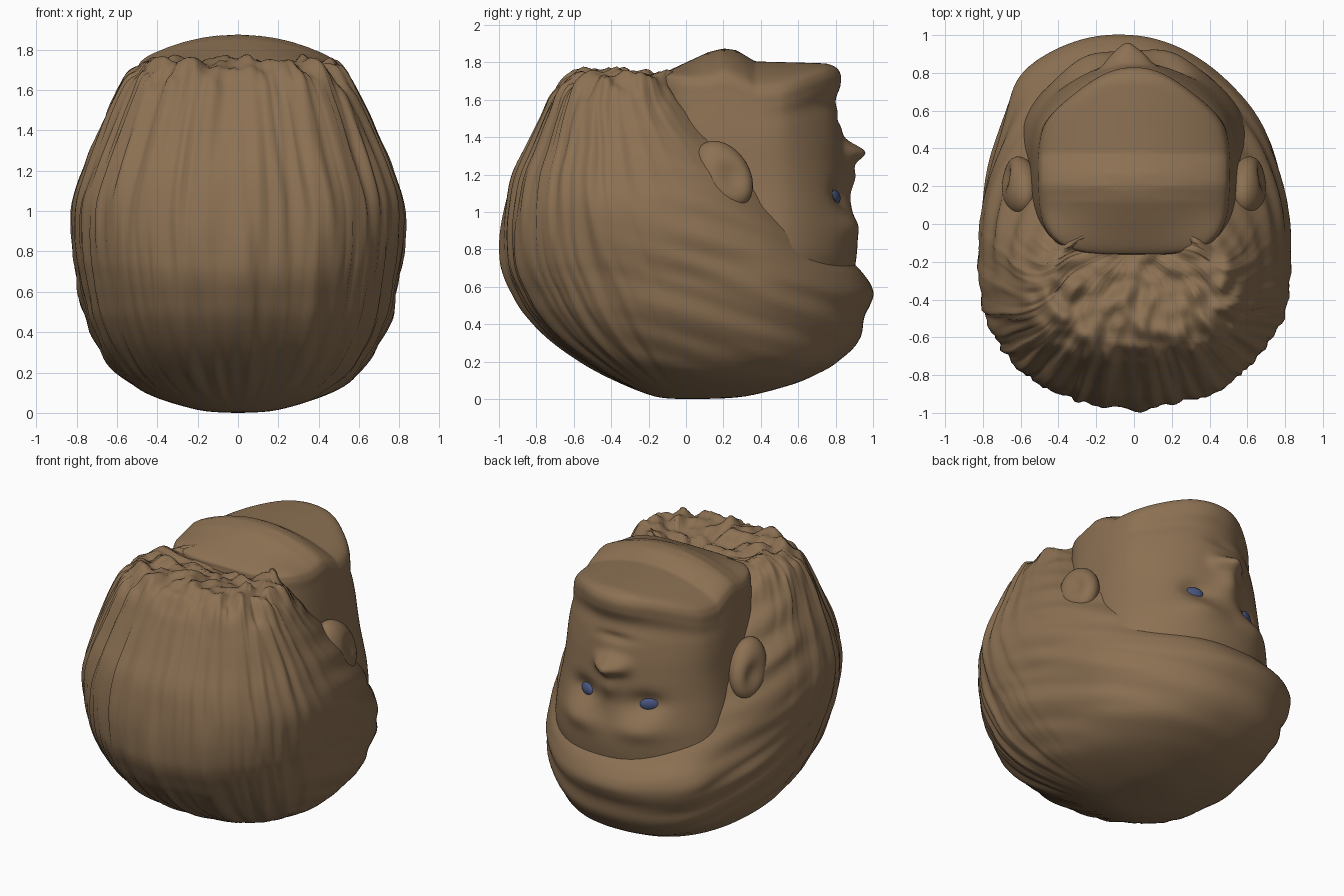
import bpy, bmesh, math
from mathutils import Vector, noise

if "Cube" in bpy.data.objects:
    bpy.data.objects.remove(bpy.data.objects["Cube"])


def material(name, col):
    m = bpy.data.materials.new(name)
    m.diffuse_color = (*col, 1)
    m.use_nodes = True
    m.node_tree.nodes["Principled BSDF"].inputs["Base Color"].default_value = m.diffuse_color
    return m


BROWN = material("clay brown", (0.262, 0.164, 0.086))
BLUE = material("eye blue", (0.065, 0.09, 0.21))


def spline(pts, t):
    """Uniform Catmull-Rom through a list of tuples, t in 0..1."""
    n = len(pts) - 1
    i = min(int(t * n), n - 1)
    u = t * n - i
    a, b, c, d = (pts[max(0, min(n, i + k))] for k in (-1, 0, 1, 2))
    return [0.5 * (2 * q + (r - p) * u + (2 * p - 5 * q + 4 * r - s) * u * u
                   + (3 * q - p - 3 * r + s) * u ** 3) for p, q, r, s in zip(a, b, c, d)]


def linear(pts, x):
    if x <= pts[0][0]:
        return pts[0][1]
    for (a, p), (b, q) in zip(pts, pts[1:]):
        if x <= b:
            return p + (q - p) * (x - a) / (b - a)
    return pts[-1][1]


def gauss(v, c, s):
    return math.exp(-((v - c) / s) ** 2)


def step(a, b, x):
    u = max(0, min(1, (x - a) / (b - a)))
    return u * u * (3 - 2 * u)


def finish(name, bm, mat):
    bmesh.ops.recalc_face_normals(bm, faces=bm.faces)
    for f in bm.faces:
        f.smooth = True
    me = bpy.data.meshes.new(name)
    bm.to_mesh(me)
    bm.free()
    me.materials.append(mat)
    ob = bpy.data.objects.new(name, me)
    bpy.context.collection.objects.link(ob)
    return ob


def loft(name, profile, rows, cols, expo_back, expo_front, mid, shape):
    """Rows of (z, half width, back y, front y) swept as super-ellipses."""
    bm = bmesh.new()
    grid = []
    for i in range(rows + 1):
        z, w, yb, yf = spline(profile, i / rows)
        yc = yb + (yf - yb) * mid
        ring = []
        for j in range(cols):
            a = 2 * math.pi * j / cols
            c, s = math.cos(a), math.sin(a)
            half, e = (yf - yc, expo_front) if s > 0 else (yc - yb, expo_back)
            x = w * math.copysign(abs(c) ** (2 / e), c)
            y = yc + half * math.copysign(abs(s) ** (2 / e), s)
            ring.append(bm.verts.new(shape(x, y, z, a)))
        grid.append(ring)
    for r, q in zip(grid, grid[1:]):
        for j in range(cols):
            k = (j + 1) % cols
            bm.faces.new((r[j], r[k], q[k], q[j]))
    bm.faces.new(grid[0])
    bm.faces.new(grid[-1])
    return finish(name, bm, BROWN)


# Hair: big rounded mass hanging below the upside-down head
hair_profile = [
    (0.0, 0.02, -0.02, 0.06), (0.015, 0.2, -0.17, 0.32), (0.09, 0.44, -0.36, 0.6),
    (0.19, 0.59, -0.54, 0.80), (0.32, 0.69, -0.72, 0.92), (0.46, 0.755, -0.85, 0.975),
    (0.58, 0.785, -0.92, 0.985), (0.67, 0.80, -0.96, 0.95), (0.76, 0.815, -0.975, 0.86),
    (0.9, 0.825, -0.975, 0.74), (1.05, 0.815, -0.955, 0.60), (1.2, 0.765, -0.92, 0.48),
    (1.35, 0.705, -0.85, 0.34), (1.5, 0.64, -0.78, 0.18), (1.62, 0.58, -0.72, 0.08),
    (1.71, 0.51, -0.64, 0.0), (1.745, 0.43, -0.54, -0.02), (1.72, 0.32, -0.36, -0.03),
    (1.68, 0.1, -0.2, -0.05)]


def hair_shape(x, y, z, a):
    front = step(-0.55, 0.15, y)
    fade = step(0, 0.2, z)
    n = Vector((math.cos(a), math.sin(a), 0))
    # upright strands at the back, swept sideways strands toward the fringe
    up = 0.8 * noise.noise(Vector((n.x * 9, n.y * 9, z * 0.9))) \
        + 0.8 * noise.noise(Vector((n.x * 24, n.y * 24, z * 2)))
    side = noise.noise(Vector((x * 1.5, y * 1.5, z * 10 + y * 3)))
    d = fade * (0.026 * up * (1 - front) + 0.026 * side * front)
    x += n.x * d - 0.05 * step(0.4, 0.9, y)
    y += n.y * d
    # swept lock bulging over one temple
    if x < 0:
        x -= 0.03 * gauss(y, 0.8, 0.15) * gauss(z, 0.6, 0.2)
    # ragged hair ends at the top
    z += step(1.5, 1.7, z) * 0.06 * noise.noise(Vector((x * 11, y * 11, 3)))
    return Vector((x, y, max(z, 0)))


loft("hair", hair_profile, 110, 220, 2.25, 2.25, 0.47, hair_shape)

# Face, jaw and neck stump
face_profile = [
    (0.5, 0.5, -0.1, 0.8), (0.62, 0.58, -0.12, 0.88), (0.75, 0.61, -0.13, 0.91),
    (0.88, 0.60, -0.14, 0.915), (1.0, 0.585, -0.14, 0.89), (1.12, 0.565, -0.15, 0.87),
    (1.25, 0.55, -0.15, 0.85), (1.38, 0.54, -0.15, 0.84), (1.5, 0.53, -0.15, 0.825),
    (1.6, 0.52, -0.15, 0.80), (1.69, 0.51, -0.16, 0.825), (1.76, 0.50, -0.16, 0.825),
    (1.795, 0.46, -0.14, 0.78), (1.8, 0.32, -0.02, 0.65), (1.8, 0.15, 0.1, 0.5),
    (1.8, 0.02, 0.3, 0.34)]
under_jaw = [(-0.15, 1.73), (0.12, 1.855), (0.2, 1.875), (0.27, 1.865),
             (0.37, 1.805), (0.75, 1.795), (0.83, 1.78)]
AXIS = -0.04   # the features sit slightly off centre


def face_shape(x, y, z, a):
    if y > 0.35:
        f = step(0.35, 0.7, y)
        u = x - AXIS
        eyes = gauss(abs(u), 0.235, 0.12) * gauss(z, 1.09, 0.075)
        nose = gauss(u, 0, 0.085) * (gauss(z, 1.32, 0.055) + 0.45 * gauss(z, 1.2, 0.08))
        wings = gauss(abs(u), 0.1, 0.05) * gauss(z, 1.32, 0.05)
        mouth = gauss(u, 0, 0.15) * gauss(z, 1.5, 0.03)
        brow = gauss(abs(u), 0.25, 0.16) * gauss(z, 0.93, 0.07)
        y += f * (-0.06 * eyes + 0.11 * nose + 0.03 * wings - 0.02 * mouth + 0.03 * brow)
    # jaw narrows to a blunt point at the chin
    x *= 1 - 0.26 * step(0.5, 0.85, y) * (0.3 + 0.7 * step(1.2, 1.7, z))
    # lift the top to the neck stump, rounding off sideways
    top = linear(under_jaw, y) - 0.13 * (abs(x) / 0.5) ** 2 * step(-0.2, 0.15, y)
    z += (top - 1.8) * step(1.3, 1.8, z)
    return Vector((x, y, z))


face = loft("face", face_profile, 120, 180, 4.0, 2.15, 0.5, face_shape)


# Ears: flattened shells with a hollow, nearly flush with the hair
def ear(side):
    bm = bmesh.new()
    bmesh.ops.create_uvsphere(bm, u_segments=32, v_segments=24, radius=1)
    for v in bm.verts:
        p = v.co
        if p.x > 0:
            p.x -= 0.45 * gauss(math.hypot(p.y - 0.3, p.z + 0.05), 0, 0.45)
        v.co = Vector((side * (0.605 + p.x * 0.1 - 0.03 * p.z),
                       0.2 + p.y * 0.15 - p.z * 0.05, 1.2 + p.z * 0.18))
    finish("ear_right" if side > 0 else "ear_left", bm, BROWN)


# Eyes: small blue ovals resting on the bottom of the sockets
def eye(side):
    cx, cz = AXIS + side * 0.225, 1.075
    spot = min((v.co for v in face.data.vertices if v.co.y > 0.4),
               key=lambda c: (c.x - cx) ** 2 + (c.z - cz) ** 2)
    bm = bmesh.new()
    bmesh.ops.create_uvsphere(bm, u_segments=24, v_segments=16, radius=1)
    for v in bm.verts:
        p = v.co
        v.co = Vector((cx + p.x * 0.06, spot.y - 0.012 + p.y * 0.035 - p.x * cx * 0.12,
                       cz + p.z * 0.044))
    finish("eye_right" if side > 0 else "eye_left", bm, BLUE)


for s in (-1, 1):
    ear(s)
    eye(s)
